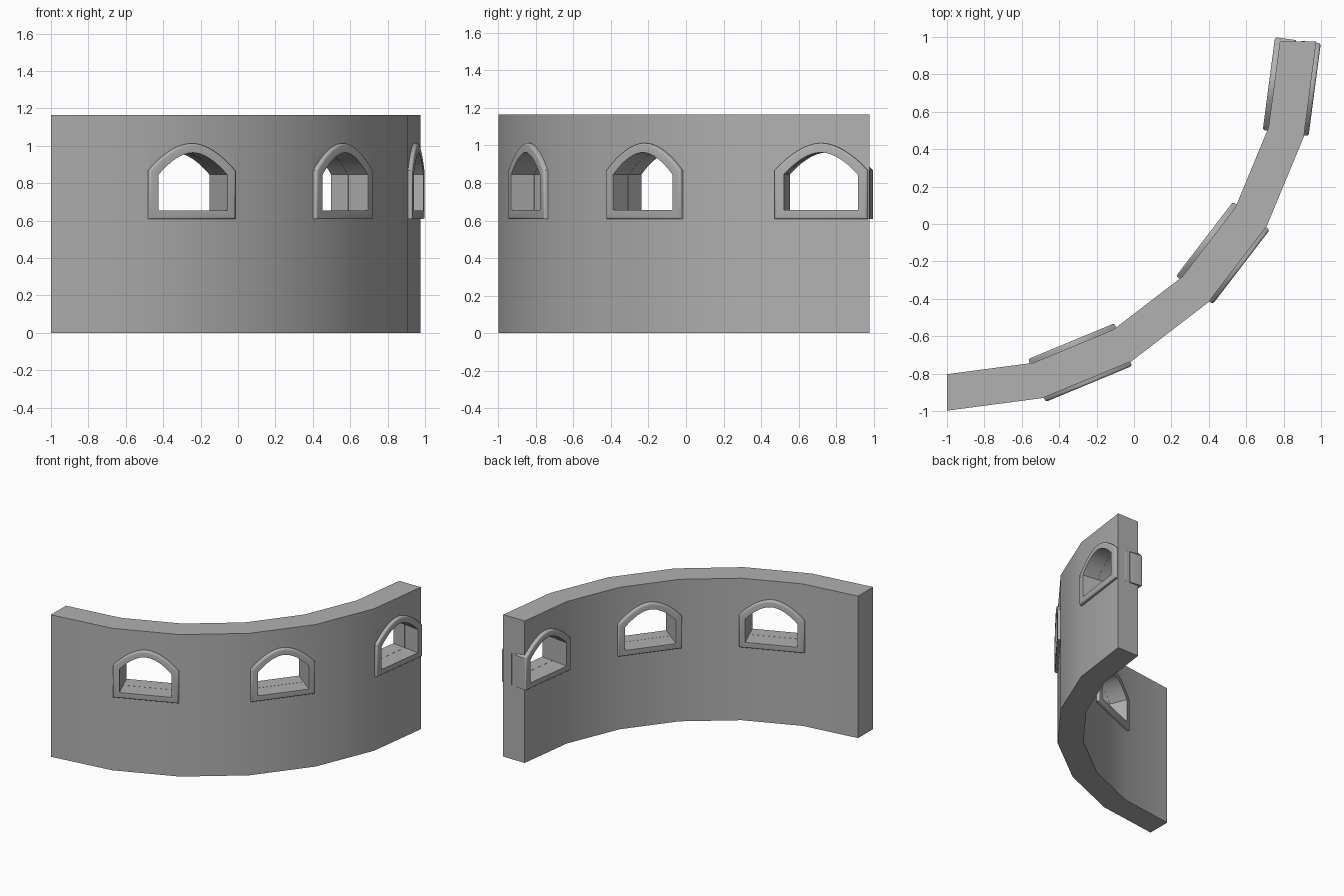
import bpy, bmesh
from math import sin, cos, radians

if "Cube" in bpy.data.objects:
    bpy.data.objects.remove(bpy.data.objects["Cube"])

CX, CY = -1.0, 0.977            # centre of the curved wall
R_OUT, R_IN, HEIGHT = 1.975, 1.78, 1.165
STEP = 15                       # degrees per flat wall segment

stone = bpy.data.materials.new("dark_grey")
stone.diffuse_color = (0.44, 0.44, 0.44, 1)
stone.use_nodes = True
stone.node_tree.nodes["Principled BSDF"].inputs["Base Color"].default_value = stone.diffuse_color


def make_object(name, rings, closed):
    """Loft a list of equal-length point rings; cap the ends unless closed."""
    bm = bmesh.new()
    vs = [[bm.verts.new(p) for p in r] for r in rings]
    n = len(rings[0])
    for i in range(len(vs) if closed else len(vs) - 1):
        a, b = vs[i], vs[(i + 1) % len(vs)]
        for j in range(n):
            k = (j + 1) % n
            bm.faces.new((a[j], a[k], b[k], b[j]))
    if not closed:
        bm.faces.new(vs[0])
        bm.faces.new(vs[-1])
    bmesh.ops.recalc_face_normals(bm, faces=bm.faces)
    me = bpy.data.meshes.new(name)
    bm.to_mesh(me)
    bm.free()
    me.materials.append(stone)
    ob = bpy.data.objects.new(name, me)
    bpy.context.collection.objects.link(ob)
    return ob


def smooth(ob):
    bpy.ops.object.select_all(action='DESELECT')
    ob.select_set(True)
    bpy.context.view_layer.objects.active = ob
    bpy.ops.object.shade_smooth_by_angle(angle=radians(31))


def outline(s, n=16):
    """Arched window outline: s=0 is the opening, s=1 the outer frame edge."""
    mix = lambda a, b: a + (b - a) * s
    hw, low = mix(0.199, 0.25), mix(0.655, 0.607)
    spring, apex = mix(0.845, 0.868), mix(0.963, 1.013)
    pts = [(-hw, low), (hw, low)]
    for i in range(n + 1):
        u = 1 - 2 * i / n
        pts.append((hw * u, apex - (apex - spring) * abs(u) ** 1.85))
    return pts


def place(t, d, z, ang):
    """Tangent offset t and radial distance d to world position."""
    a = radians(ang)
    return (CX + d * sin(a) + t * cos(a), CY - d * cos(a) + t * sin(a), z)


def ring(s, d, ang):
    return [place(t, d, z, ang) for t, z in outline(s)]


# Curved wall made of six flat segments, with a band of faces for the windows
LEVELS = (0, 0.625, 1.0, HEIGHT)
profile = [(R_OUT, z) for z in LEVELS] + [(R_IN, z) for z in reversed(LEVELS)]
wall = make_object("curved_wall", [
    [place(0, r, z, k * STEP) for r, z in profile] for k in range(7)], closed=False)


def section(face, back):
    """Frame cross-section (across, radial distance), outer front edge rounded."""
    sgn = 1 if face > back else -1
    b, s = 0.012, 0.24
    arc = [(1 - s + s * cos(radians(a)), face - sgn * b * (1 - sin(radians(a))))
           for a in (0, 30, 60, 90)]
    return [(0, back), (1, back)] + arc + [(0, face)]


# Window openings with an outer and an inner frame in every second segment
for i, ang in enumerate((22.5, 52.5, 82.5), 1):
    cutter = make_object(f"window_cutter_{i}",
                         [ring(0.02, 1.6, ang), ring(0.02, 2.15, ang)], False)
    cutter.hide_render = True
    mod = wall.modifiers.new(f"opening_{i}", 'BOOLEAN')
    mod.operation, mod.solver, mod.object = 'DIFFERENCE', 'EXACT', cutter
    for side, face, back in (("outer", 1.983, 1.88), ("inner", 1.736, 1.85)):
        smooth(make_object(f"window_frame_{side}_{i}",
                           [ring(s, d, ang) for s, d in section(face, back)], True))

# Apply the cuts, then remove the cutters
bpy.ops.object.select_all(action='DESELECT')
wall.select_set(True)
bpy.context.view_layer.objects.active = wall
for m in list(wall.modifiers):
    cutter = m.object
    bpy.ops.object.modifier_apply(modifier=m.name)
    bpy.data.objects.remove(cutter)
smooth(wall)
